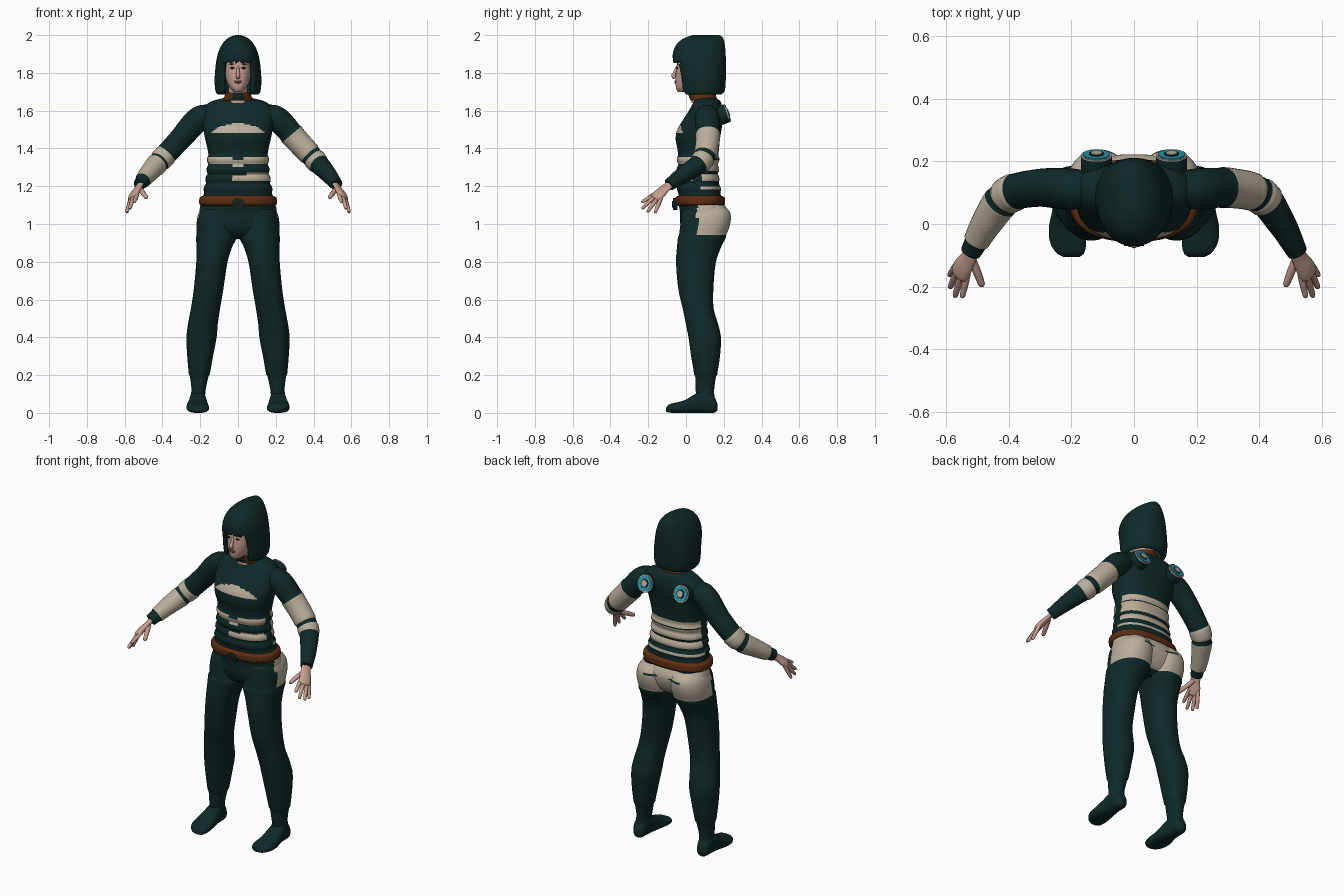
import bpy, bmesh, math
from mathutils import Vector

if "Cube" in bpy.data.objects:
    bpy.data.objects.remove(bpy.data.objects["Cube"])

COLOURS = {
    "dark_teal": (.005, .022, .022), "cream": (.5, .43, .33), "brown": (.11, .027, .006),
    "skin": (.56, .34, .27), "lips": (.36, .13, .11), "blue": (.02, .3, .42),
    "eye_dark": (.012, .01, .01),
}
NAMES = list(COLOURS)
MATS = []
for name, rgb in COLOURS.items():
    m = bpy.data.materials.new(name)
    m.use_nodes = True
    m.diffuse_color = (*rgb, 1)
    bsdf = m.node_tree.nodes["Principled BSDF"]
    bsdf.inputs["Base Color"].default_value = (*rgb, 1)
    bsdf.inputs["Roughness"].default_value = .8
    MATS.append(m)
PARTS = []


def sample(rows, t):
    """Smooth interpolation of rows whose first entry is the parameter."""
    i = 0
    while i < len(rows) - 2 and t > rows[i + 1][0]:
        i += 1
    def slope(j, k):
        a, b = rows[max(j - 1, 0)], rows[min(j + 1, len(rows) - 1)]
        return (b[k] - a[k]) / (b[0] - a[0])
    p, q = rows[i], rows[i + 1]
    h = q[0] - p[0]
    u = (t - p[0]) / h
    return [(2*u**3 - 3*u*u + 1) * p[k] + (3*u*u - 2*u**3) * q[k]
            + h * ((u**3 - 2*u*u + u) * slope(i, k) + (u**3 - u*u) * slope(i + 1, k))
            for k in range(1, len(p))]


def skin_rings(name, rings, paint, skip=None, caps=(True, True)):
    """Bridge rings of points into a mesh; paint(centre, ring) names the colour."""
    bm = bmesh.new()
    vs = [[bm.verts.new(p) for p in r] for r in rings]
    n = len(vs[0])
    for i in range(len(vs) - 1):
        for j in range(n):
            k = (j + 1) % n
            f = bm.faces.new((vs[i][j], vs[i][k], vs[i + 1][k], vs[i + 1][j]))
            c = f.calc_center_median()
            f.material_index = NAMES.index(paint if isinstance(paint, str) else paint(c, i))
            if skip and skip(c):
                bm.faces.remove(f)
    for use, ring in zip(caps, (vs[0], vs[-1])):
        if use:
            f = bm.faces.new(ring)
            f.material_index = NAMES.index(paint if isinstance(paint, str) else paint(ring[0].co, 0))
    bmesh.ops.recalc_face_normals(bm, faces=bm.faces)
    me = bpy.data.meshes.new(name)
    bm.to_mesh(me)
    bm.free()
    for m in MATS:
        me.materials.append(m)
    ob = bpy.data.objects.new(name, me)
    bpy.context.collection.objects.link(ob)
    PARTS.append(ob)
    return ob


def loft(name, rows, paint, n=30, segs=40, p=2.2, side=1, axis="z", swell=None, **kw):
    """Rows are (t, x0, x1, b0, b1): extents across x and across the other axis."""
    rings = []
    for i in range(n + 1):
        t = rows[0][0] + (rows[-1][0] - rows[0][0]) * i / n
        x0, x1, b0, b1 = sample(rows, t)
        g = swell(t) if swell else 0
        ring = []
        for j in range(segs):
            a = 2 * math.pi * (j + .5) / segs
            c, s = math.cos(a), math.sin(a)
            x = (x0 + x1) / 2 + ((x1 - x0) / 2 + g) * math.copysign(abs(c) ** (2 / p), c)
            b = (b0 + b1) / 2 + ((b1 - b0) / 2 + g) * math.copysign(abs(s) ** (2 / p), s)
            ring.append((x * side, b, t) if axis == "z" else (x * side, t, b))
        rings.append(ring)
    return skin_rings(name, rings, paint, **kw)


def sym(rows):
    return [(z, -w, w, f, b) for z, w, f, b in rows]


def tube(name, pts, paint, side=1, n=24, segs=20, wide=(0, 0, 1), flat=1, swell=None):
    """Round or flattened tube along points (x, y, z, radius)."""
    rows = [(i, *p) for i, p in enumerate(pts)]
    last = len(pts) - 1
    rings = []
    for i in range(n + 1):
        u = last * i / n
        x, y, z, r = sample(rows, u)
        lo, hi = sample(rows, max(u - .05, 0)), sample(rows, min(u + .05, last))
        d = (Vector(hi[:3]) - Vector(lo[:3])).normalized()
        w = Vector(wide)
        w = (w - d * w.dot(d)).normalized()
        v = d.cross(w)
        r += swell(u) if swell else 0
        ring = []
        for j in range(segs):
            a = 2 * math.pi * j / segs
            q = Vector((x, y, z)) + w * r * math.cos(a) + v * r * flat * math.sin(a)
            ring.append((q.x * side, q.y, q.z))
        rings.append(ring)
    return skin_rings(name, rings, paint, caps=(True, True))


def disc(name, colour, loc, r, depth, rot):
    bpy.ops.mesh.primitive_cylinder_add(vertices=32, radius=r, depth=depth, location=loc, rotation=rot)
    return finish(name, colour)


def blob(name, colour, loc, scale):
    bpy.ops.mesh.primitive_uv_sphere_add(segments=20, ring_count=12, location=loc)
    bpy.context.object.scale = scale
    return finish(name, colour)


def finish(name, colour):
    ob = bpy.context.object
    ob.name = name
    ob.data.materials.append(MATS[NAMES.index(colour)])
    PARTS.append(ob)
    return ob


# Suit colouring: chest flash, waist stripes and pale seat
def suit(c, _):
    x, y, z = c
    cream = False
    if y < .03:
        drop = .015 if abs(x) < .03 else 0
        cream = (abs(x) < .14 and 1.485 < z < 1.49 + .045 * (1 - (x / .14) ** 2)
                 or 1.315 < z + drop < 1.355 or x > -.03 and 1.225 < z < (1.27 if x > .04 else 1.258))
    elif y > .08:
        cream = 1.28 < z < 1.34 or 1.35 < z < 1.385 or 1.225 < z < 1.262 or 1.183 < z < 1.2
    if y > .06 and z < 1.1:
        pocket = .045 < abs(x) < .12 and 1.045 < z < 1.058
        cream = z > .945 and not pocket
    return "cream" if cream else "dark_teal"


# Torso with soft ridges around the waist
loft("torso", sym([
    (.92, .10, .03, .13), (.95, .19, -.01, .18), (1.0, .215, -.03, .212), (1.06, .207, -.032, .222),
    (1.12, .194, -.04, .195), (1.18, .175, -.04, .178), (1.25, .163, -.04, .168), (1.34, .155, -.04, .168),
    (1.40, .162, -.046, .175), (1.45, .174, -.055, .18), (1.50, .183, -.046, .188), (1.56, .19, -.01, .197),
    (1.60, .19, .015, .197), (1.635, .165, .035, .188), (1.655, .125, .045, .178), (1.67, .06, .05, .15)]),
    suit, n=100, segs=72, p=2.35,
    swell=lambda z: .009 * abs(math.sin(math.pi * (z - 1.165) / .05)) if 1.165 < z < 1.365 else 0)

# Belt and buckle
loft("belt", sym([(1.095, .19, -.04, .19), (1.105, .204, -.054, .205), (1.125, .206, -.057, .206),
                  (1.143, .2, -.054, .202), (1.152, .18, -.035, .18)]), "brown", n=12, segs=56, p=2.35)
disc("buckle", "dark_teal", (0, -.058, 1.105), .032, .024, (math.pi / 2, 0, 0))
disc("buckle_inlay", "eye_dark", (0, -.071, 1.105), .018, .006, (math.pi / 2, 0, 0))

# Neck and collar
loft("neck", sym([(1.64, .055, .03, .14), (1.69, .05, .03, .14), (1.75, .05, .03, .14)]), "skin", n=6)
loft("collar", sym([(1.655, .085, .025, .168), (1.675, .072, .015, .16), (1.697, .066, .01, .156)]),
     lambda c, _: "dark_teal" if abs(c.x) < .03 and c.y < .08 else "brown", n=6)

# Head and face
loft("head", sym([(1.698, .02, -.04, .04), (1.712, .036, -.051, .07), (1.74, .054, -.055, .1),
                  (1.78, .067, -.055, .13), (1.83, .073, -.05, .15), (1.88, .074, -.045, .16),
                  (1.93, .06, -.02, .15)]), "skin", n=24, p=2.3)
tube("nose", [(0, -.047, 1.832, .006), (0, -.06, 1.8, .009), (0, -.066, 1.784, .012), (0, -.056, 1.774, .01)],
     "skin", n=12, wide=(1, 0, 0))
blob("upper_lip", "lips", (0, -.056, 1.757), (.021, .006, .004))
blob("lower_lip", "lips", (0, -.056, 1.749), (.018, .006, .005))
for s, tag in ((1, "left"), (-1, "right")):
    blob(tag + "_eye", "eye_dark", (s * .03, -.047, 1.826), (.013, .005, .005))
    blob(tag + "_brow", "eye_dark", (s * .032, -.044, 1.846), (.018, .005, .003))

# Bobbed hair with a fringe, open around the face
hair = loft("hair", sym([
    (1.685, .108, -.025, .185), (1.70, .118, -.038, .203), (1.75, .124, -.045, .21), (1.80, .122, -.053, .211),
    (1.85, .117, -.066, .211), (1.90, .107, -.07, .21), (1.945, .088, -.054, .206), (1.975, .064, -.025, .2),
    (1.992, .038, .01, .19), (2.0, .012, .035, .175)]), "dark_teal", n=64, segs=80, p=2.2,
    skip=lambda c: c.y < .02 and abs(c.x) < .079 and c.z < 1.857 + .006 * math.sin(c.x * 190),
    caps=(False, True))
thick = hair.modifiers.new("thickness", "SOLIDIFY")
thick.thickness = .02
thick.offset = -1

FINGERS = {
    "index": ((.535, -.17, 1.152), (.55, -.236, 1.115)), "middle": ((.554, -.168, 1.142), (.573, -.234, 1.08)),
    "ring": ((.566, -.153, 1.134), (.589, -.205, 1.063)), "little": ((.57, -.135, 1.13), (.59, -.165, 1.058)),
    "thumb": ((.515, -.12, 1.18), (.484, -.2, 1.138)),
}
# Pale sleeve sections, measured along each arm
BANDS = {1: ((1.75, 2.72), (2.95, 3.3)), -1: ((2.7, 3.1), (3.3, 4.65))}

for s, tag in ((1, "left"), (-1, "right")):
    # Legs and feet
    loft(tag + "_leg", [
        (.08, .175, .25, .055, .15), (.13, .17, .247, .05, .15), (.2, .155, .255, .048, .16),
        (.3, .137, .264, .032, .175), (.4, .118, .268, .018, .18), (.47, .112, .26, .004, .165),
        (.55, .1, .245, -.012, .142), (.65, .083, .23, -.035, .14), (.8, .06, .216, -.048, .154),
        (.88, .035, .215, -.043, .182), (.93, .01, .218, -.038, .208), (1.0, .006, .22, -.03, .234),
        (1.06, .012, .208, -.022, .234), (1.1, .03, .18, .0, .2)],
        suit, n=90, segs=40, side=s, swell=lambda z: .005 if .2 < z < .935 else 0)
    loft(tag + "_foot", [
        (-.106, .175, .225, .006, .026), (-.095, .16, .246, .002, .042), (-.06, .153, .268, 0, .053),
        (-.01, .157, .272, 0, .066), (.04, .163, .262, 0, .095), (.09, .17, .255, 0, .12),
        (.14, .176, .25, 0, .1), (.158, .185, .24, .004, .07), (.167, .2, .225, .015, .045)],
        "dark_teal", n=28, side=s, axis="y", p=2.5)

    # Sleeved arm
    def in_band(u, s=s):
        return any(a <= u <= b for a, b in BANDS[s])
    steps = 80
    tube(tag + "_arm", [(.11, .11, 1.575, .05), (.205, .112, 1.557, .066), (.31, .115, 1.445, .06),
                        (.405, .09, 1.342, .056), (.47, .005, 1.272, .046), (.522, -.09, 1.208, .033)],
         lambda c, i: "cream" if in_band((i + .5) * 5 / steps) else "dark_teal",
         side=s, n=steps, segs=28, swell=lambda u: .004 if in_band(u) else 0)
    # Hand
    across = (.037, .04, -.02)
    tube(tag + "_palm", [(.516, -.08, 1.214, .026), (.531, -.112, 1.187, .029), (.548, -.14, 1.16, .035),
                         (.557, -.162, 1.141, .033), (.56, -.17, 1.134, .02)],
         "skin", side=s, wide=across, flat=.5)
    for finger, (a, b) in FINGERS.items():
        a, b = Vector(a), Vector(b)
        r = .013 if finger == "thumb" else .0105
        path = [(*a.lerp(b, f), r * k) for f, k in ((-.15, 1), (.3, 1.05), (.65, .95), (.92, .8), (1, .3))]
        tube(f"{tag}_{finger}_finger", path, "skin", side=s, n=12, segs=12)

    # Round shoulder-blade emblems, stacked as thin discs
    tilt = -math.pi / 2 + math.radians(20)
    normal = Vector((0, math.cos(math.radians(20)), math.sin(math.radians(20))))
    for part, colour, r, lift, depth in (("mount", "dark_teal", .05, -.018, .045), ("rim", "cream", .05, .006, .006),
                                         ("ring", "blue", .043, .01, .006), ("well", "dark_teal", .024, .013, .004),
                                         ("core", "cream", .018, .015, .006)):
        disc(f"{tag}_emblem_{part}", colour, Vector((s * .12, .212, 1.585)) + normal * lift, r, depth, (tilt, 0, 0))

# Smooth shading with crisp edges kept
bpy.ops.object.select_all(action="DESELECT")
for ob in PARTS:
    ob.select_set(True)
bpy.context.view_layer.objects.active = PARTS[0]
bpy.ops.object.shade_smooth_by_angle(angle=math.radians(40))
